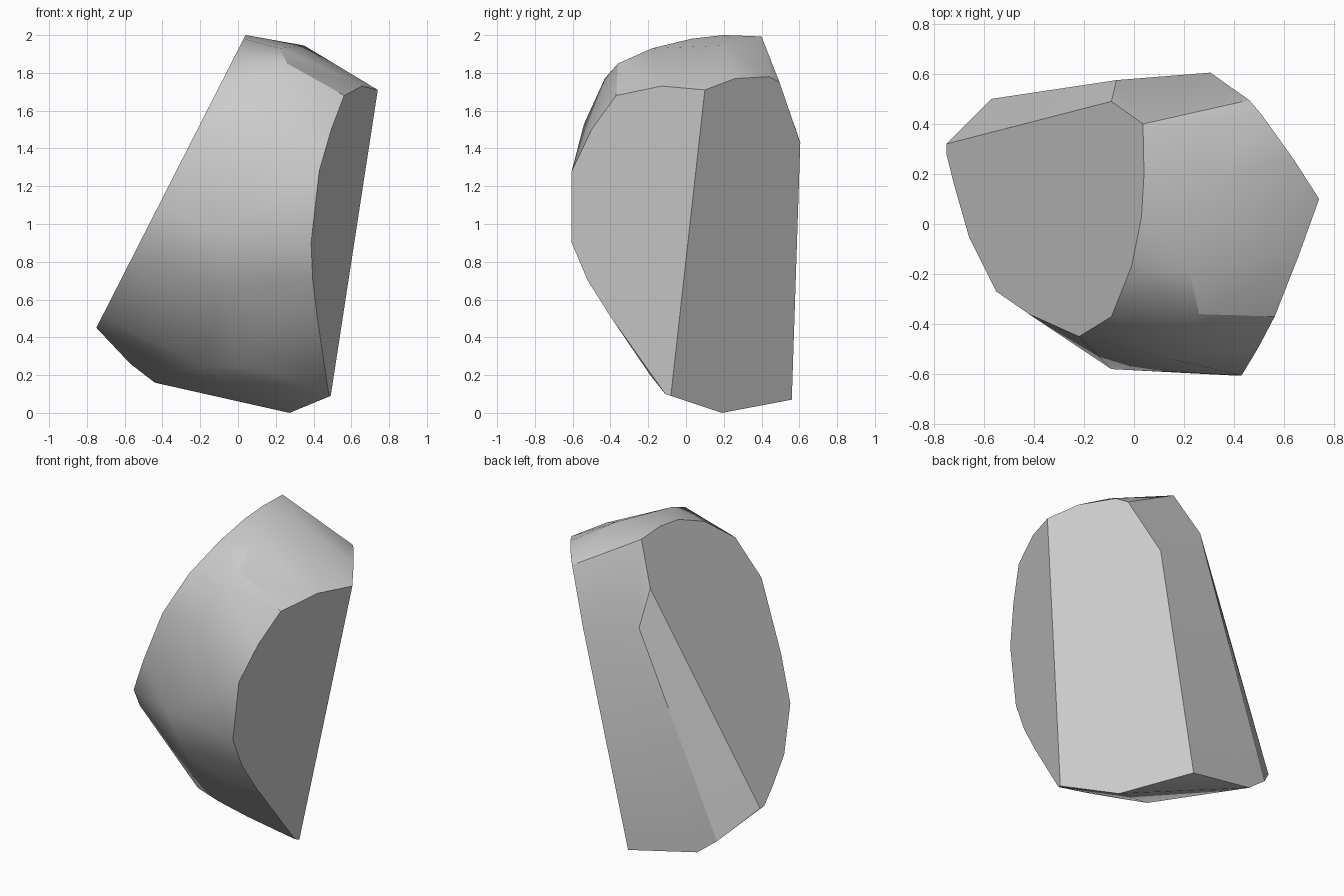
import bpy, bmesh, math

# Large flat fracture planes of the rock
def left_slope(x, y):          # sloping face towards -x
    return (x, y, 1.922 + 1.962 * x)

def right_front(y, z):         # flat face towards +x, -y
    return (0.74 + 0.371 * (y - 0.10) + 0.113 * (z - 1.71), y, z)

def right_back(y, z):          # flat face towards +x, +y
    return (0.74 - 0.731 * (y - 0.10) + 0.235 * (z - 1.71), y, z)

# Rims of the flat faces
pts = [left_slope(*p) for p in (
    (-0.75, 0.32), (-0.75, 0.28), (-0.72, 0.16), (-0.66, -0.05), (-0.55, -0.27),
    (-0.42, -0.36), (-0.22, -0.45), (-0.09, -0.37), (-0.01, -0.17),
    (0.03, 0.03), (0.04, 0.20), (0.036, 0.40), (-0.09, 0.49))]
pts += [right_front(*p) for p in (
    (0.10, 1.71), (-0.13, 1.73), (-0.37, 1.68), (-0.50, 1.50), (-0.605, 1.28),
    (-0.605, 0.90), (-0.52, 0.70), (-0.40, 0.51), (-0.26, 0.34), (-0.11, 0.10))]
pts += [right_back(*p) for p in (
    (-0.08, 0.09), (0.26, 1.77), (0.44, 1.78), (0.495, 1.75), (0.605, 1.43),
    (0.56, 0.07), (0.19, 0.0))]

# Back strip and lower back edge
pts += [(-0.07, 0.575, 1.52), (-0.57, 0.50, 0.26), (-0.44, 0.515, 0.16)]
# Rounded crown
pts += [(0.35, 0.20, 1.945), (0.22, -0.18, 1.93), (0.26, -0.36, 1.85), (0.20, -0.43, 1.77)]
# Bulging front and its undercut
pts += [(0.15, -0.54, 1.53), (-0.09, -0.58, 0.94), (0.20, -0.585, 1.10),
        (-0.07, -0.47, 0.68), (0.21, -0.40, 0.51), (0.20, -0.19, 0.20),
        (0.0, -0.20, 0.25), (-0.20, -0.12, 0.25)]

# Skin the rock
bm = bmesh.new()
for p in pts:
    bm.verts.new(p)
res = bmesh.ops.convex_hull(bm, input=bm.verts[:])
bmesh.ops.delete(bm, geom=[v for v in bm.verts if not v.link_faces], context='VERTS')
bmesh.ops.dissolve_limit(bm, angle_limit=math.radians(2), verts=bm.verts[:], edges=bm.edges[:])
bmesh.ops.recalc_face_normals(bm, faces=bm.faces[:])
me = bpy.data.meshes.new("rock")
bm.to_mesh(me)
bm.free()
rock = bpy.data.objects.new("rock", me)
bpy.context.collection.objects.link(rock)

# Smooth worn side, crisp fracture edges
bpy.context.view_layer.objects.active = rock
rock.select_set(True)
bpy.ops.object.shade_smooth_by_angle(angle=math.radians(32))
